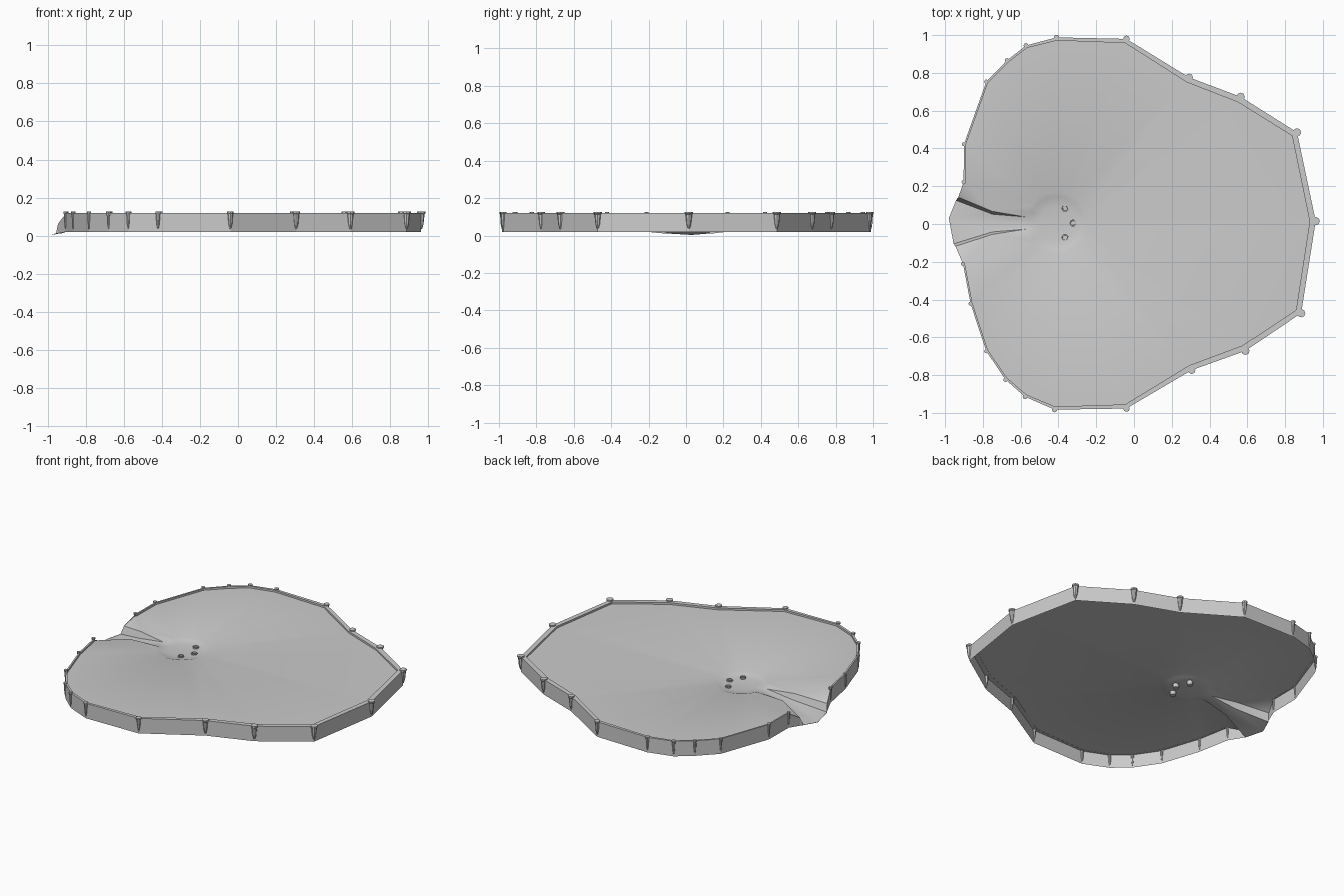
import bpy, bmesh, math
from mathutils import Vector
from mathutils.geometry import delaunay_2d_cdt

if "Cube" in bpy.data.objects:
    bpy.data.objects.remove(bpy.data.objects["Cube"])

FLOOR, TOP, BASE = 0.107, 0.115, 0.02

# Outline, running clockwise from one side of the spout to the other
outline = [Vector((x, y * 1.005)) for x, y in [
    (-.902, .22), (-.9, .42), (-.782, .75), (-.672, .862), (-.572, .94), (-.41, .983),
    (-.04, .975), (.292, .772), (.565, .67), (.863, .483), (.962, .015), (.885, -.47),
    (.59, -.668), (.305, -.77), (-.04, -.972), (-.42, -.978), (-.577, -.91),
    (-.68, -.82), (-.782, -.67), (-.865, -.42), (-.905, -.21)]]


def make(name, verts, faces, smooth=None):
    me = bpy.data.meshes.new(name)
    me.from_pydata([tuple(v) for v in verts], [], faces)
    bm = bmesh.new()
    bm.from_mesh(me)
    bmesh.ops.recalc_face_normals(bm, faces=bm.faces)
    bm.to_mesh(me)
    bm.free()
    ob = bpy.data.objects.new(name, me)
    bpy.context.collection.objects.link(ob)
    if smooth:
        bpy.ops.object.select_all(action='DESELECT')
        ob.select_set(True)
        bpy.context.view_layer.objects.active = ob
        bpy.ops.object.shade_smooth_by_angle(angle=math.radians(smooth))
    return ob


def lathe(name, x, y, profile, n, smooth=None):
    verts = [(x + r * math.cos(2 * math.pi * i / n), y + r * math.sin(2 * math.pi * i / n), z)
             for r, z in profile for i in range(n)]
    faces = [(k * n + i, k * n + (i + 1) % n, (k + 1) * n + (i + 1) % n, (k + 1) * n + i)
             for k in range(len(profile) - 1) for i in range(n)]
    faces += [tuple(range(n)), tuple(range(len(verts) - n, len(verts)))]
    return make(name, verts, faces, smooth)


# Top deck: outline, spout channel and shallow dish triangulated together
lip = [(-.945, -.118, .062), (-.955, -.105, .012), (-.98, .03, .003),
       (-.942, .125, .012), (-.93, .142, .062)]
pts = [Vector((p.x, p.y, FLOOR)) for p in outline] + [Vector(p) for p in lip]
nb = len(pts)
border = list(range(nb))
bank_s, bed_s, mid, bed_n, bank_n = range(nb, nb + 5)
pts += [Vector(p) for p in [(-.75, -.055, .1), (-.75, -.042, .062), (-.75, .01, .055),
                            (-.75, .052, .062), (-.75, .067, .1)]]
edges = []
cx, cy, N = -.41, .005, 32
ring0 = len(pts)
for r, z in [(.165, FLOOR), (.14, .098), (.09, .091)]:
    start = len(pts)
    for i in range(N):
        a = 2 * math.pi * i / N
        in_mouth = abs(i - N // 2) <= 1 and r > .13
        pts.append(Vector((cx + r * math.cos(a), cy + r * math.sin(a), .092 if in_mouth else z)))
    edges += [(start + i, start + (i + 1) % N) for i in range(N)]
pts.append(Vector((cx, cy, .09)))
h = ring0 + N // 2
for k, (m, end) in enumerate([(bank_s, h + 2), (bed_s, h + 1), (mid, h), (bed_n, h - 1), (bank_n, h - 2)]):
    edges += [(len(outline) + k, m), (m, end)]
v2, _, tris, orig, _, _ = delaunay_2d_cdt([p.xy for p in pts], edges, [border[::-1]], 1, 1e-5)
deck = [(v.x, v.y, pts[o[0]].z if o else FLOOR) for v, o in zip(v2, orig)]
make("top_deck", deck, tris, 30)

# Side wall, dipping under the spout lip
low = [Vector((p.x, p.y, BASE)) for p in pts[:len(outline)]]
low += [Vector((x, y, min(z, .011))) for x, y, z in lip]
high = [Vector((p.x, p.y, TOP if i < len(outline) else p.z + .001)) for i, p in enumerate(pts[:nb])]
make("side_wall", low + high,
     [(i, (i + 1) % nb, nb + (i + 1) % nb, nb + i) for i in range(nb)])

# Raised rim strip, wider towards the right
n = len(outline)
rim = []
for i, p in enumerate(outline):
    d1 = (p - outline[max(i - 1, 0)]) if i else (outline[1] - p)
    d2 = (outline[i + 1] - p) if i < n - 1 else d1
    t = (d1.normalized() + d2.normalized()).normalized()
    w = .01 + .022 * min(1, max(0, (p.x + .8) / 1.3))
    q = p + Vector((t.y, -t.x)) * w
    rim += [(p.x, p.y, .108), (p.x, p.y, .119), (q.x, q.y, .119), (q.x, q.y, .106)]
faces = [(4 * i + k, 4 * i + (k + 1) % 4, 4 * i + 4 + (k + 1) % 4, 4 * i + 4 + k)
         for i in range(n - 1) for k in range(4)]
faces += [(0, 1, 2, 3), tuple(range(4 * n - 4, 4 * n))]
make("rim_strip", rim, faces)

# Tapered stakes at every corner
for i, p in enumerate(outline):
    r = .011 + .011 * min(1, max(0, (p.x + .8) / 1.3))
    lathe(f"stake_{i + 1}", p.x, p.y,
          [(r * .2, .035), (r * .55, .06), (r * .8, .113), (r, .117), (r, .126)], 8)

# Small drain cups in the dish
for i, (x, y) in enumerate([(-.365, .083), (-.322, .005), (-.365, -.072)]):
    lathe(f"drain_cup_{i + 1}", x, y,
          [(.017, .068), (.019, .1), (.013, .1), (.011, .074)], 12, 30)
